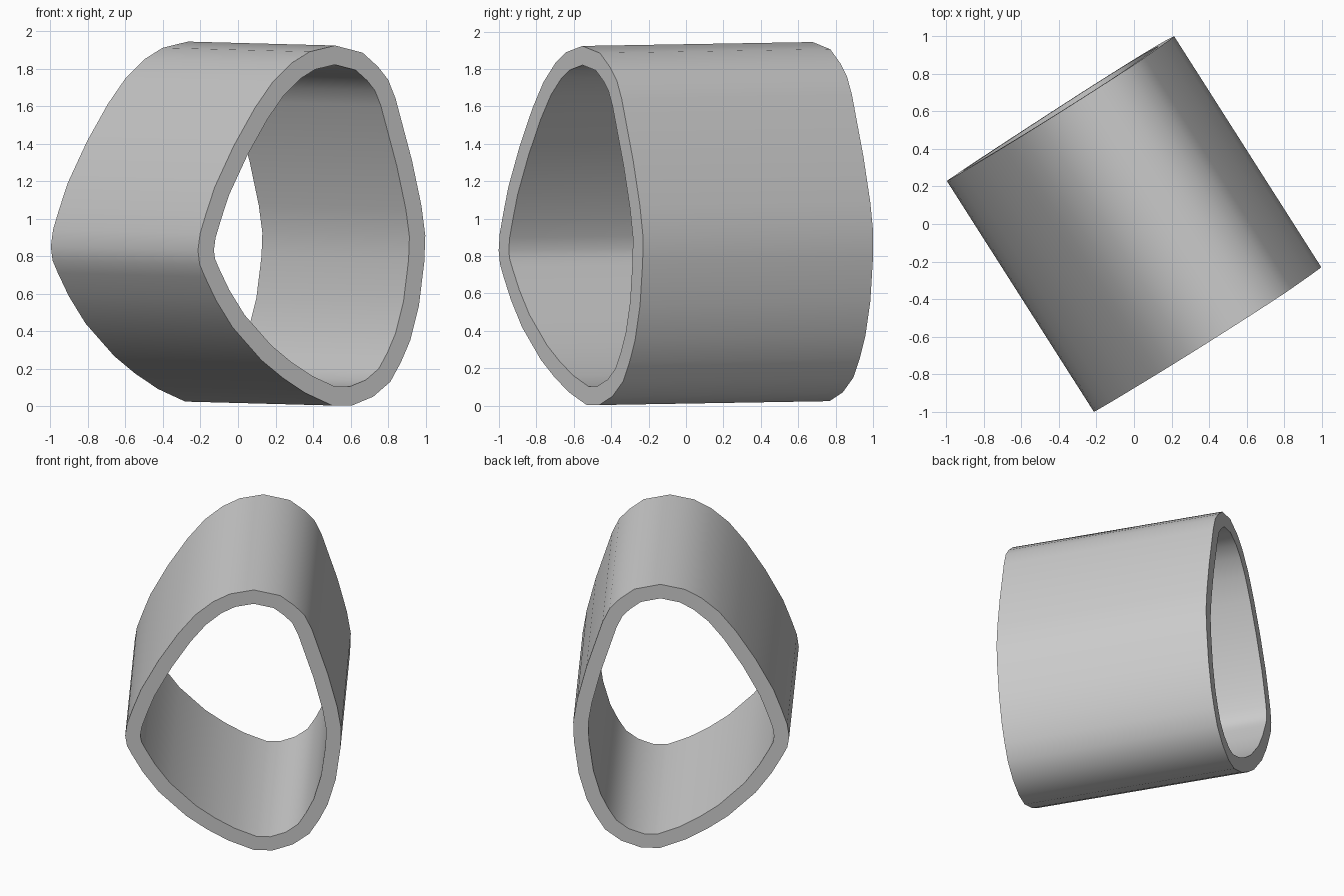
import bpy
import bmesh
from math import radians, cos

cube = bpy.data.objects.get("Cube")
if cube:
    bpy.data.objects.remove(cube, do_unlink=True)

TURN = radians(32.5)
LENGTH = 1.46
WALL = 0.1
MID_X, MID_Z = 0.388, 0.83

# Outer cross-section, clockwise from the left bulge
OUTLINE = [
    (-.218, .83), (-.207, .92), (-.175, 1.03), (-.13, 1.17), (-.03, 1.39),
    (.08, 1.59), (.175, 1.73), (.275, 1.83), (.37, 1.89), (.505, 1.923),
    (.652, 1.885), (.735, 1.81), (.79, 1.74), (.83, 1.64), (.92, 1.31),
    (.972, 1.07), (.994, .91), (.99, .77), (.963, .535), (.918, .35),
    (.87, .235), (.814, .13), (.723, .05), (.61, .003), (.505, .003),
    (.36, .07), (.24, .15), (.125, .245), (-.03, .42), (-.12, .565),
    (-.18, .69), (-.208, .755),
]

# One flat grey for the whole part
grey = bpy.data.materials.new("light_grey")
grey.use_nodes = True
colour = (0.6, 0.6, 0.6, 1)
grey.diffuse_color = colour
grey.node_tree.nodes["Principled BSDF"].inputs["Base Color"].default_value = colour

# Outer skin, open at both ends
bm = bmesh.new()
rings = [[bm.verts.new(((x - MID_X) / cos(TURN), y, z - MID_Z)) for x, z in OUTLINE]
         for y in (-LENGTH / 2, LENGTH / 2)]
front, back = rings
for i in range(len(OUTLINE)):
    j = (i + 1) % len(OUTLINE)
    bm.faces.new((front[i], front[j], back[j], back[i]))
mesh = bpy.data.meshes.new("rounded_sleeve")
bm.to_mesh(mesh)
bm.free()
mesh.materials.append(grey)

sleeve = bpy.data.objects.new("rounded_sleeve", mesh)
bpy.context.collection.objects.link(sleeve)
sleeve.rotation_euler = (0.0143, 0, TURN)
sleeve.location = (0, 0, MID_Z + 0.0104)

# Inward wall thickness with flat end rims
wall = sleeve.modifiers.new("wall", "SOLIDIFY")
wall.thickness = WALL
wall.offset = -1
wall.use_even_offset = True

bpy.ops.object.select_all(action="DESELECT")
sleeve.select_set(True)
bpy.context.view_layer.objects.active = sleeve
bpy.ops.object.modifier_apply(modifier=wall.name)
bpy.ops.object.shade_smooth_by_angle(angle=radians(40))
